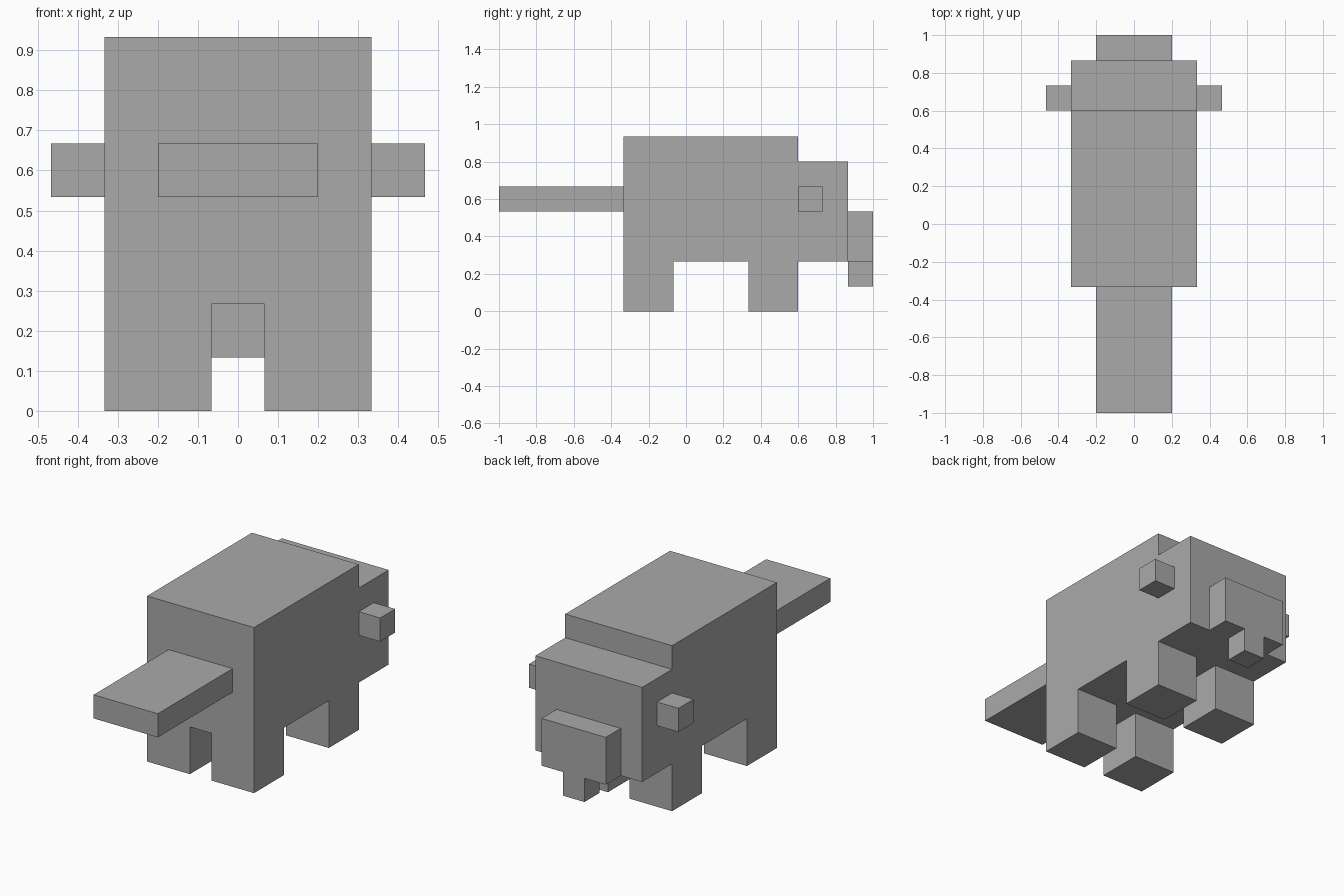
import bpy

cube = bpy.data.objects.get("Cube")
if cube:
    bpy.data.objects.remove(cube, do_unlink=True)

UNIT = 2 / 30  # one block of the modelling grid

grey = bpy.data.materials.new("plain grey")
grey.use_nodes = True
colour = (0.4, 0.4, 0.4, 1)
grey.diffuse_color = colour
grey.node_tree.nodes["Principled BSDF"].inputs["Base Color"].default_value = colour


def box(name, x, y, z):
    """Box spanning the given (low, high) grid ranges."""
    spans = (x, y, z)
    bpy.ops.mesh.primitive_cube_add(size=1)
    ob = bpy.context.object
    ob.name = ob.data.name = name
    middle = [(a + b) / 2 * UNIT for a, b in spans]
    size = [(b - a) * UNIT for a, b in spans]
    for v in ob.data.vertices:
        v.co = [m + c * s for m, c, s in zip(middle, v.co, size)]
    ob.data.materials.append(grey)
    return ob


# Trunk, head and flat tail
box("body", (-5, 5), (-5, 9), (4, 14))
box("head", (-5, 5), (9, 13), (4, 12))
box("snout", (-3, 3), (13, 15), (4, 8))
box("chin", (-1, 1), (13, 15), (2, 4))
box("tail", (-3, 3), (-15, -5), (8, 10))

# Paired legs and ears
for side, s in (("left", 1), ("right", -1)):
    inner, outer, tip = s, 5 * s, 7 * s
    box(side + "_ear", sorted((outer, tip)), (9, 11), (8, 10))
    for place, start in (("tail_end", -5), ("head_end", 5)):
        box(f"{side}_{place}_leg", sorted((inner, outer)), (start, start + 4), (0, 4))
